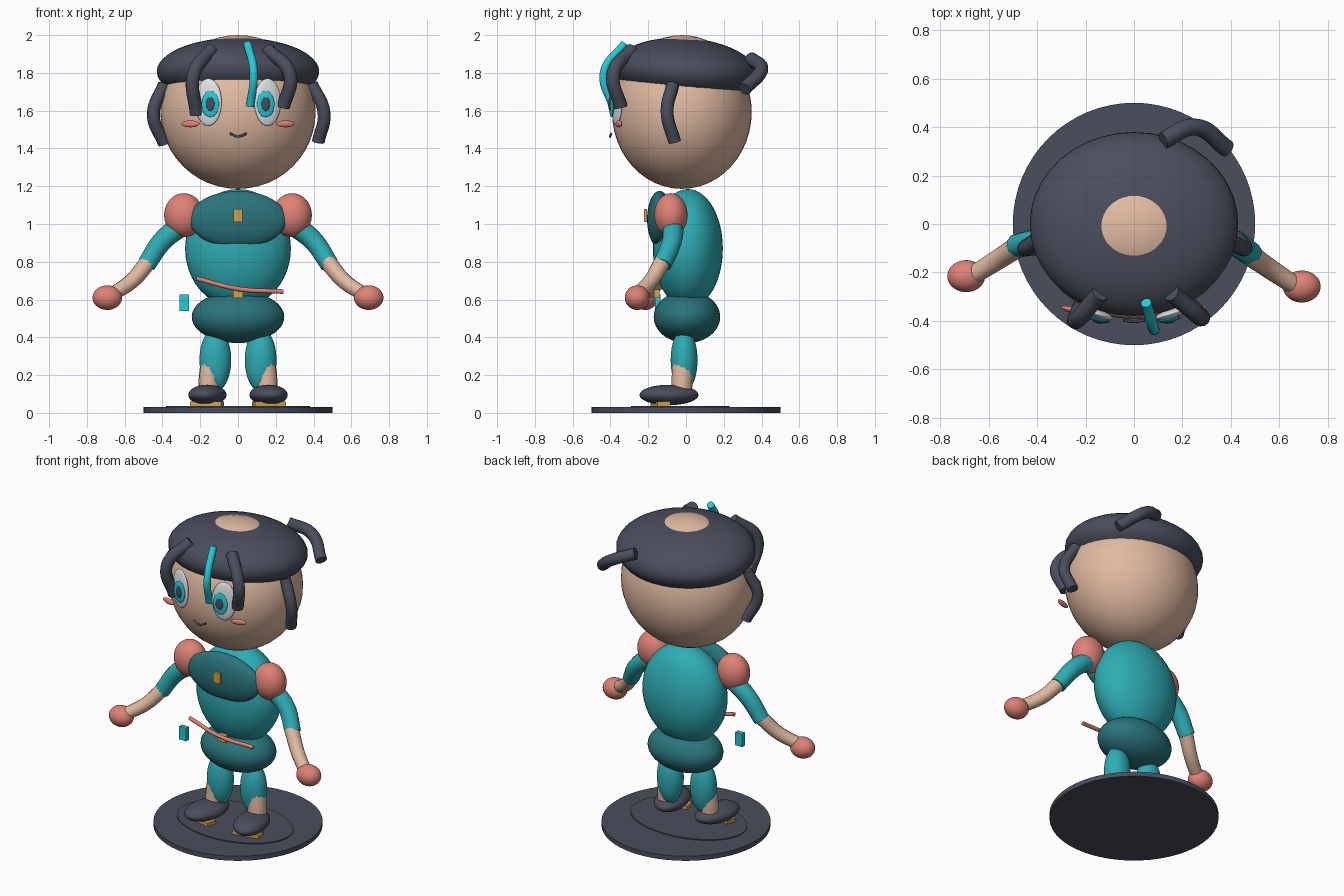
import bpy, math
from mathutils import Vector

if "Cube" in bpy.data.objects:
    bpy.data.objects.remove(bpy.data.objects["Cube"])


def material(name, r, g, b):
    lin = [((c / 255 + 0.055) / 1.055) ** 2.4 for c in (r, g, b)]
    m = bpy.data.materials.new(name)
    m.diffuse_color = (*lin, 1)
    m.use_nodes = True
    m.node_tree.nodes["Principled BSDF"].inputs["Base Color"].default_value = m.diffuse_color
    return m


SKIN = material("skin", 224, 186, 161)
DARK = material("charcoal", 74, 78, 92)
TEAL = material("teal", 46, 172, 180)
DEEP = material("deep_teal", 42, 116, 124)
CORAL = material("coral", 222, 130, 118)
CYAN = material("cyan", 38, 202, 216)
GOLD = material("gold", 208, 164, 80)
WHITE = material("eye_white", 226, 229, 232)


def finish(name, mat, smooth=True):
    ob = bpy.context.object
    ob.name = name
    ob.data.materials.clear()
    ob.data.materials.append(mat)
    if smooth:
        bpy.ops.object.shade_smooth_by_angle(angle=math.radians(40))
    return ob


def ball(name, mat, loc, radii, rot=(0, 0, 0)):
    bpy.ops.mesh.primitive_uv_sphere_add(segments=40, ring_count=24, location=loc,
                                         rotation=[math.radians(a) for a in rot])
    bpy.context.object.scale = radii
    return finish(name, mat)


def box(name, mat, loc, size, rot_z=0):
    bpy.ops.mesh.primitive_cube_add(size=1, location=loc, rotation=(0, 0, math.radians(rot_z)))
    bpy.context.object.scale = size
    return finish(name, mat, False)


def disc(name, mat, loc, radii, depth):
    bpy.ops.mesh.primitive_cylinder_add(vertices=64, radius=1, depth=depth, location=loc)
    bpy.context.object.scale = (*radii, 1)
    return finish(name, mat)


def tube(name, mat, points, radius, end=1.0):
    """Smooth round tube through the points, tapering to radius * end."""
    cu = bpy.data.curves.new(name, 'CURVE')
    cu.dimensions = '3D'
    cu.bevel_depth = radius
    cu.bevel_resolution = 4
    cu.use_fill_caps = True
    cu.resolution_u = 10
    sp = cu.splines.new('BEZIER')
    sp.bezier_points.add(len(points) - 1)
    for i, (bp, p) in enumerate(zip(sp.bezier_points, points)):
        bp.co = Vector(p)
        bp.handle_left_type = bp.handle_right_type = 'AUTO'
        bp.radius = 1 + (end - 1) * i / (len(points) - 1)
    ob = bpy.data.objects.new(name, cu)
    bpy.context.collection.objects.link(ob)
    bpy.ops.object.select_all(action='DESELECT')
    ob.select_set(True)
    bpy.context.view_layer.objects.active = ob
    bpy.ops.object.convert(target='MESH')
    return finish(name, mat)


# Stand
disc("base", DARK, (0, 0, 0.015), (0.5, 0.5), 0.03)
disc("base_inlay", DARK, (0, -0.03, 0.0325), (0.38, 0.26), 0.007)

# Head and hair cap
ball("head", SKIN, (0, -0.022, 1.593), (0.411, 0.37, 0.407))
ball("hair_cap", DARK, (0, 0.0, 1.807), (0.43, 0.38, 0.178), (-4, 0, 0))

# Hair locks
tube("front_lock_left", DARK, [(-0.14, -0.285, 1.925), (-0.235, -0.395, 1.79), (-0.22, -0.345, 1.58)], 0.036)
tube("front_lock_right", DARK, [(0.155, -0.285, 1.925), (0.275, -0.385, 1.79), (0.24, -0.345, 1.62)], 0.036)
tube("cyan_streak", CYAN, [(0.05, -0.325, 1.955), (0.083, -0.435, 1.80), (0.065, -0.39, 1.625)], 0.022)
tube("side_lock_left", DARK, [(-0.39, -0.07, 1.74), (-0.448, -0.10, 1.58), (-0.39, -0.06, 1.425)], 0.034)
tube("side_lock_right", DARK, [(0.39, -0.07, 1.74), (0.455, -0.10, 1.59), (0.425, -0.06, 1.435)], 0.034)
tube("back_lock", DARK, [(0.12, 0.345, 1.875), (0.25, 0.40, 1.82), (0.385, 0.31, 1.715)], 0.036)

# Face
for s, side in ((-1, "left"), (1, "right")):
    ball("eye_" + side, WHITE, (s * 0.157, -0.368, 1.645), (0.074, 0.02, 0.125), (0, 0, s * 18))
    ball("iris_" + side, CYAN, (s * 0.147, -0.394, 1.635), (0.047, 0.01, 0.07), (0, 0, s * 12))
    ball("pupil_" + side, DARK, (s * 0.147, -0.403, 1.635), (0.023, 0.007, 0.036), (0, 0, s * 12))
    ball("cheek_" + side, CORAL, (s * 0.252, -0.355, 1.53), (0.05, 0.012, 0.018), (0, 0, s * 15))
tube("mouth", DARK, [(-0.043, -0.397, 1.479), (0, -0.402, 1.463), (0.045, -0.397, 1.479)], 0.006)

# Torso, chest panel and hips
ball("torso", TEAL, (0, 0.01, 0.87), (0.28, 0.185, 0.315))
ball("chest_panel", DEEP, (0, -0.14, 1.025), (0.258, 0.066, 0.15))
ball("hips", DEEP, (0, 0.005, 0.508), (0.245, 0.176, 0.138))

# Ornaments
box("chest_badge", GOLD, (0, -0.215, 1.045), (0.05, 0.016, 0.068))
box("belt_buckle", GOLD, (0, -0.155, 0.63), (0.055, 0.03, 0.045))
tube("sash", CORAL, [(-0.22, -0.185, 0.712), (0, -0.195, 0.657), (0.24, -0.185, 0.642)], 0.012)
box("hip_charm", CYAN, (-0.285, -0.15, 0.583), (0.05, 0.028, 0.086))

# Arms, with slightly different reach on each side
for s, side, elbow_y, hand_y in ((-1, "left", -0.09, -0.215), (1, "right", -0.125, -0.258)):
    ball("shoulder_" + side, CORAL, (s * 0.287, -0.08, 1.047), (0.104, 0.088, 0.116))
    elbow = (s * 0.485, elbow_y, 0.785)
    tube("sleeve_" + side, TEAL, [(s * 0.29, -0.07, 1.0), (s * 0.40, -0.075, 0.91), elbow], 0.058, 0.85)
    tube("forearm_" + side, SKIN,
         [(s * 0.475, elbow_y, 0.80), (s * 0.56, elbow_y * 0.55 + hand_y * 0.45, 0.70),
          (s * 0.67, hand_y, 0.625)], 0.045, 0.85)
    ball("hand_" + side, CORAL, (s * 0.692, hand_y, 0.61), (0.078, 0.066, 0.065))

# Legs and shoes
for s, side in ((-1, "left"), (1, "right")):
    ball("thigh_" + side, TEAL, (s * 0.12, -0.01, 0.28), (0.084, 0.071, 0.168))
    tube("shin_" + side, SKIN, [(s * 0.14, -0.015, 0.27), (s * 0.152, -0.02, 0.18), (s * 0.155, -0.025, 0.09)], 0.058, 0.95)
    ball("shoe_" + side, DARK, (s * 0.162, -0.09, 0.095), (0.098, 0.158, 0.054), (0, 0, s * 12))
    box("sole_trim_" + side, GOLD, (s * 0.165, -0.135, 0.047), (0.17, 0.07, 0.024), s * 12)
